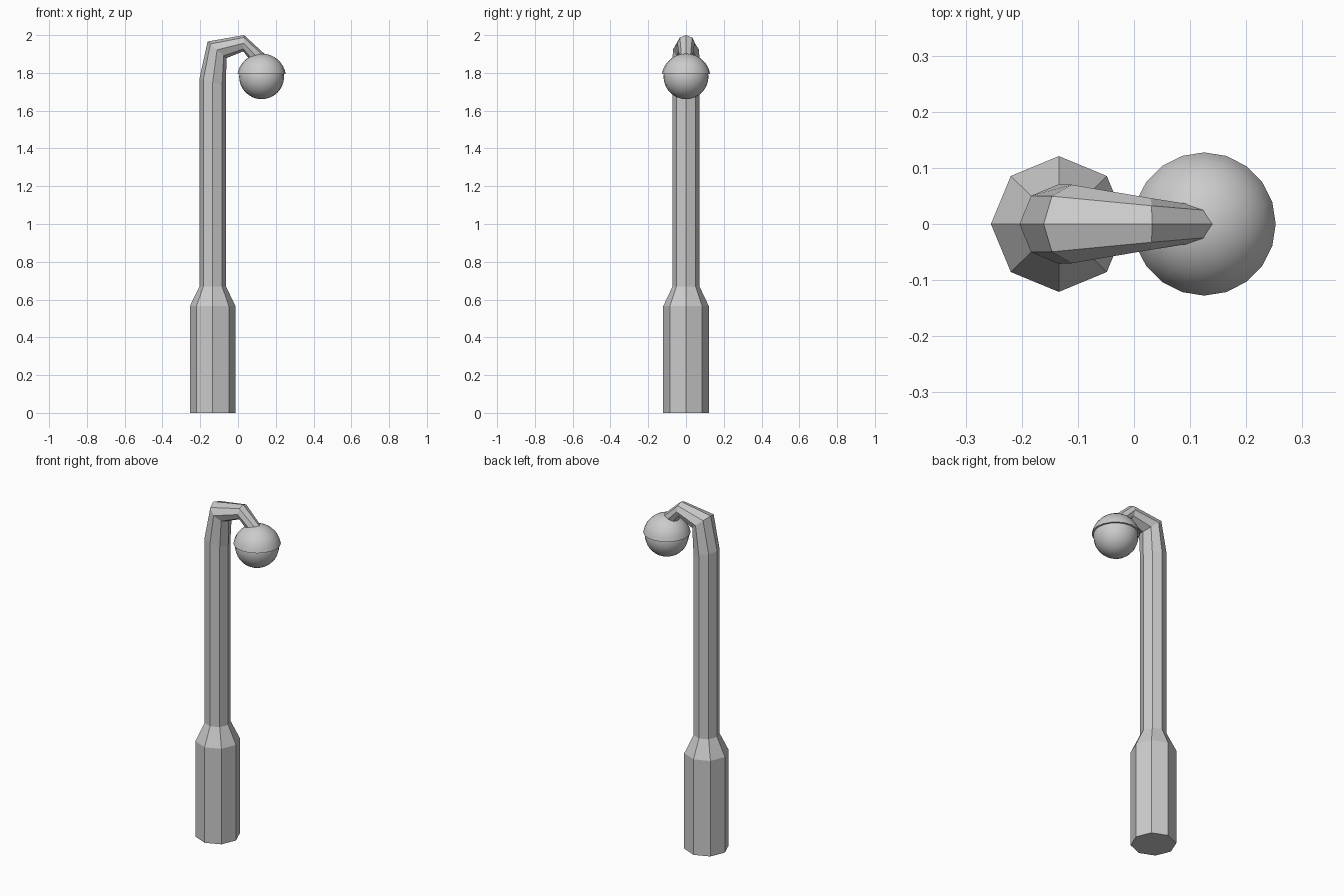
import bpy, bmesh, math

if "Cube" in bpy.data.objects:
    bpy.data.objects.remove(bpy.data.objects["Cube"])


def make_object(name, bm):
    bmesh.ops.recalc_face_normals(bm, faces=bm.faces[:])
    mesh = bpy.data.meshes.new(name)
    bm.to_mesh(mesh)
    bm.free()
    ob = bpy.data.objects.new(name, mesh)
    bpy.context.collection.objects.link(ob)
    return ob


def loft(bm, rings):
    for a, b in zip(rings, rings[1:]):
        n = len(a)
        for i in range(n):
            j = (i + 1) % n
            bm.faces.new((a[i], a[j], b[j], b[i]))


# Eight-sided pole: centre x, z; outward half-vector x, z; half-width in y
SECTIONS = [
    (-0.134, 0.00, -0.121, 0.0, 0.121),
    (-0.134, 0.565, -0.121, 0.0, 0.121),
    (-0.134, 0.67, -0.070, 0.0, 0.071),
    (-0.134, 1.75, -0.070, 0.02, 0.071),
    (-0.111, 1.922, -0.050, 0.044, 0.070),
    (0.030, 1.957, 0.002, 0.043, 0.046),
    (0.107, 1.878, 0.034, 0.022, 0.034),
]
bm = bmesh.new()
rings = []
for cx, cz, ux, uz, ry in SECTIONS:
    ring = []
    for k in range(8):
        t = math.tau * k / 8
        c, s = math.cos(t), math.sin(t)
        ring.append(bm.verts.new((cx + ux * c, ry * s, cz + uz * c)))
    rings.append(ring)
loft(bm, rings)
bm.faces.new(rings[0])
bm.faces.new(rings[-1])
make_object("pole", bm)

LAMP_X, SEG = 0.125, 20

# Lamp shade: spherical cap with a lip turned in to the bulb
bm = bmesh.new()
R, cz = 0.1295, 1.773
start = math.asin(0.022 / R)
profile = [(0.117, 1.795)]
for k in range(8):
    a = start + (math.pi / 2 - start) * k / 8
    profile.append((R * math.cos(a), cz + R * math.sin(a)))
rings = [[bm.verts.new((LAMP_X + r * math.cos(math.tau * i / SEG),
                        r * math.sin(math.tau * i / SEG), z))
          for i in range(SEG)] for r, z in profile]
loft(bm, rings)
top = bm.verts.new((LAMP_X, 0, cz + R))
for i in range(SEG):
    bm.faces.new((rings[-1][i], rings[-1][(i + 1) % SEG], top))
shade = make_object("lamp_shade", bm)

# Round bulb
bm = bmesh.new()
bmesh.ops.create_uvsphere(bm, u_segments=SEG, v_segments=16, radius=0.119)
bmesh.ops.translate(bm, verts=bm.verts[:], vec=(LAMP_X, 0, 1.78))
bulb = make_object("bulb", bm)

# Smooth shading on the lamp only
for ob in (shade, bulb):
    bpy.ops.object.select_all(action='DESELECT')
    ob.select_set(True)
    bpy.context.view_layer.objects.active = ob
    bpy.ops.object.shade_smooth_by_angle(angle=math.radians(40))
